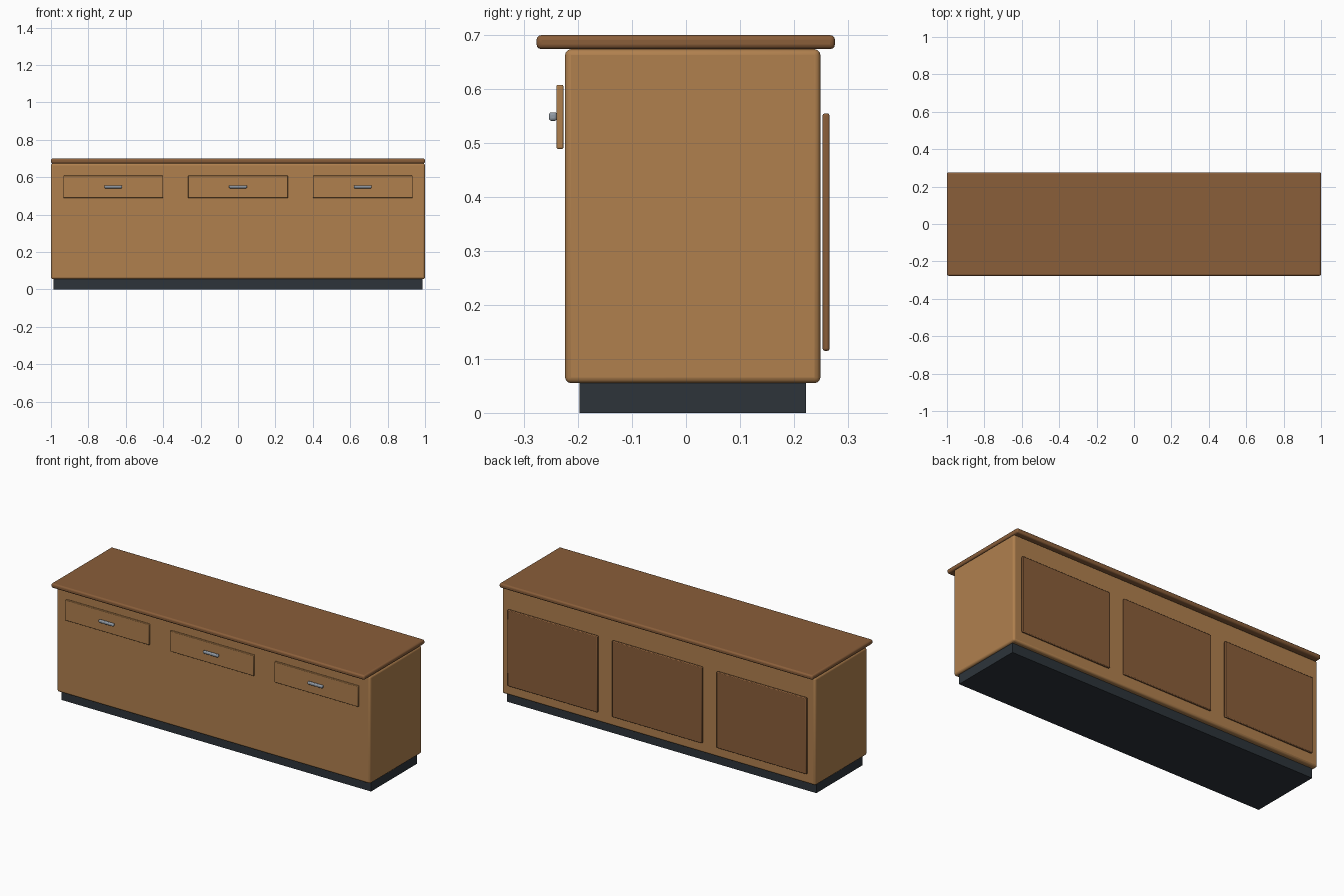
import bpy

if "Cube" in bpy.data.objects:
    bpy.data.objects.remove(bpy.data.objects["Cube"])


def material(name, rgb):
    m = bpy.data.materials.new(name)
    m.diffuse_color = (*rgb, 1)
    m.use_nodes = True
    m.node_tree.nodes["Principled BSDF"].inputs["Base Color"].default_value = m.diffuse_color
    return m


light_wood = material("light wood", (0.434, 0.216, 0.076))
dark_wood = material("dark wood", (0.254, 0.112, 0.042))
charcoal = material("charcoal", (0.026, 0.034, 0.042))
steel = material("steel", (0.29, 0.33, 0.38))


def box(name, x, y, z, mat, bevel=0.0, segments=3):
    """Box from (min, max) pairs, with rounded edges."""
    size = [b - a for a, b in (x, y, z)]
    centre = [(a + b) / 2 for a, b in (x, y, z)]
    bpy.ops.mesh.primitive_cube_add(size=1, location=centre)
    ob = bpy.context.object
    ob.name = name
    ob.scale = size
    bpy.ops.object.transform_apply(location=False, rotation=False, scale=True)
    ob.data.materials.append(mat)
    if bevel:
        mod = ob.modifiers.new("rounded edges", 'BEVEL')
        mod.width = bevel
        mod.segments = segments
        bpy.ops.object.shade_smooth_by_angle()
    return ob


# Main counter: recessed plinth, cabinet and overhanging worktop
box("plinth", (-0.987, 0.987), (-0.197, 0.222), (0, 0.057), charcoal)
box("cabinet", (-1, 1), (-0.224, 0.249), (0.055, 0.674), light_wood, 0.011)
box("worktop", (-1, 1), (-0.277, 0.276), (0.674, 0.7), dark_wood, 0.009)

# Three bays: drawer and handle on the front, door panel on the back
for label, cx in (("left", -0.667), ("middle", 0), ("right", 0.667)):
    box(f"{label}_drawer", (cx - 0.267, cx + 0.267), (-0.24, -0.227),
        (0.489, 0.608), light_wood, 0.003, 2)
    box(f"{label}_handle", (cx - 0.048, cx + 0.048), (-0.254, -0.239),
        (0.541, 0.557), steel, 0.005)
    box(f"{label}_back_panel", (cx - 0.287, cx + 0.287), (0.253, 0.266),
        (0.115, 0.555), dark_wood, 0.004, 2)
